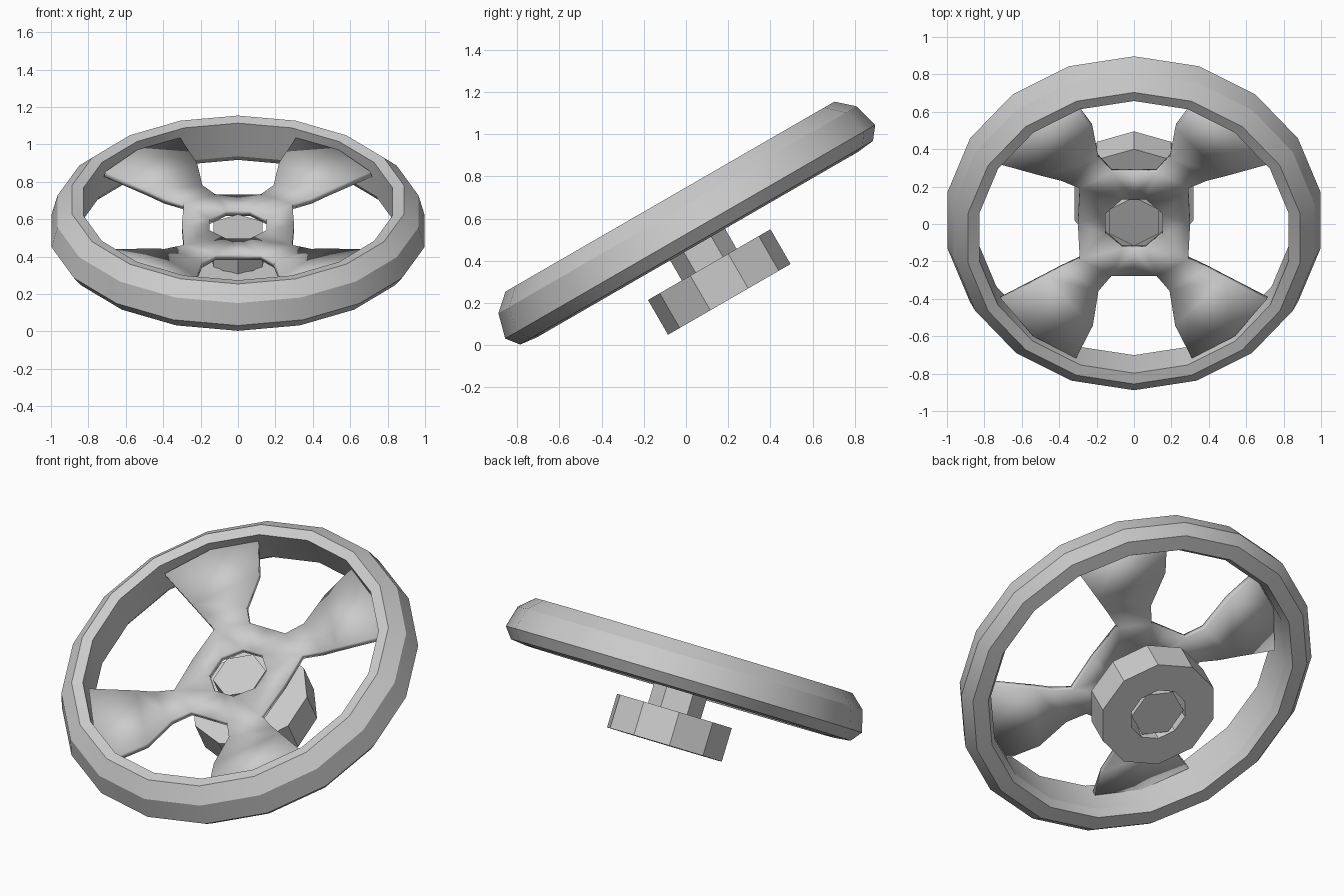
import bpy, bmesh, math
from mathutils import Matrix

if "Cube" in bpy.data.objects:
    bpy.data.objects.remove(bpy.data.objects["Cube"])

# Everything is modelled flat, then tilted 30 degrees
TILT = Matrix.Translation((0, 0, 0.572)) @ Matrix.Rotation(math.radians(30), 4, 'X')


def finish(name, bm, angle=None):
    me = bpy.data.meshes.new(name)
    bm.to_mesh(me)
    bm.free()
    ob = bpy.data.objects.new(name, me)
    bpy.context.collection.objects.link(ob)
    ob.matrix_world = TILT
    if angle:
        bpy.ops.object.select_all(action='DESELECT')
        ob.select_set(True)
        bpy.context.view_layer.objects.active = ob
        bpy.ops.object.shade_smooth_by_angle(angle=math.radians(angle))
    return ob


def lathe(name, profile, sides, angle=None):
    """Spin a closed (radius, height) profile; first vertex at +y."""
    bm = bmesh.new()
    rings = []
    for i in range(sides):
        a = math.pi / 2 + 2 * math.pi * i / sides
        rings.append([bm.verts.new((r * math.cos(a), r * math.sin(a), z)) for r, z in profile])
    n = len(profile)
    for i in range(sides):
        p, q = rings[i], rings[(i + 1) % sides]
        for j in range(n):
            k = (j + 1) % n
            bm.faces.new((p[j], q[j], q[k], p[k]))
    bmesh.ops.recalc_face_normals(bm, faces=bm.faces)
    return finish(name, bm, angle)


# Rim with faceted cross-section
lathe("rim", [(0.84, 0.14), (0.90, 0.152), (0.98, 0.08), (1.012, -0.04),
              (0.965, -0.1), (0.88, -0.11), (0.85, -0.07)], 18, 25)

# Rear collar around the shaft
lathe("rear_collar", [(0.335, -0.22), (0.335, -0.41), (0.162, -0.41), (0.14, -0.22)], 10)

# Hexagonal shaft
bm = bmesh.new()
bmesh.ops.create_cone(bm, cap_ends=True, segments=6, radius1=0.15, radius2=0.15, depth=0.375,
                      matrix=Matrix.Translation((0, 0, -0.2125)) @ Matrix.Rotation(math.pi / 2, 4, 'Z'))
for v in bm.verts:
    r = math.hypot(v.co.x, v.co.y)
    a = round((math.atan2(v.co.y, v.co.x) - math.pi / 2) / (math.pi / 3)) * math.pi / 3 + math.pi / 2
    v.co.x, v.co.y = r * math.cos(a), r * math.sin(a)
finish("shaft", bm)

# Hub plate with four dished, flaring spokes: one quadrant, mirrored to the rest
ROWS = [((0.12, 0.32), (0.29, 0.22), 0.0), ((0.19, 0.41), (0.39, 0.27), 0.005),
        ((0.22, 0.61), (0.48, 0.31), 0.03), ((0.31, 0.78), (0.71, 0.415), 0.085)]
TIP = (0.54, 0.64, 0.09)
h1, h2 = 0.165 * math.cos(math.pi / 8), 0.165 * math.sin(math.pi / 8)
bm = bmesh.new()


def face(pts, sx, sy):
    bm.faces.new([bm.verts.new((x * sx, y * sy, z)) for x, y, z in pts])


for sx in (1, -1):
    for sy in (1, -1):
        L = [(*a, z) for a, b, z in ROWS]
        R = [(*b, z) for a, b, z in ROWS]
        top, side = (h2, h1, 0), (h1, h2, 0)
        face([top, L[0], R[0], side], sx, sy)
        face([(0, h1, 0), (0, 0.32, 0), L[0], top], sx, sy)
        face([side, R[0], (0.3, 0, 0), (h1, 0, 0)], sx, sy)
        for i in range(2):
            face([L[i], L[i + 1], R[i + 1], R[i]], sx, sy)
        face([L[2], L[3], TIP], sx, sy)
        face([L[2], TIP, R[2]], sx, sy)
        face([R[2], TIP, R[3]], sx, sy)
bmesh.ops.remove_doubles(bm, verts=bm.verts, dist=0.0005)
for f in bm.faces:
    f.normal_update()
    if f.normal.z < 0:
        f.normal_flip()
hub = finish("hub_and_spokes", bm, 35)
mod = hub.modifiers.new("thickness", 'SOLIDIFY')
mod.thickness = 0.035
mod.offset = -1
